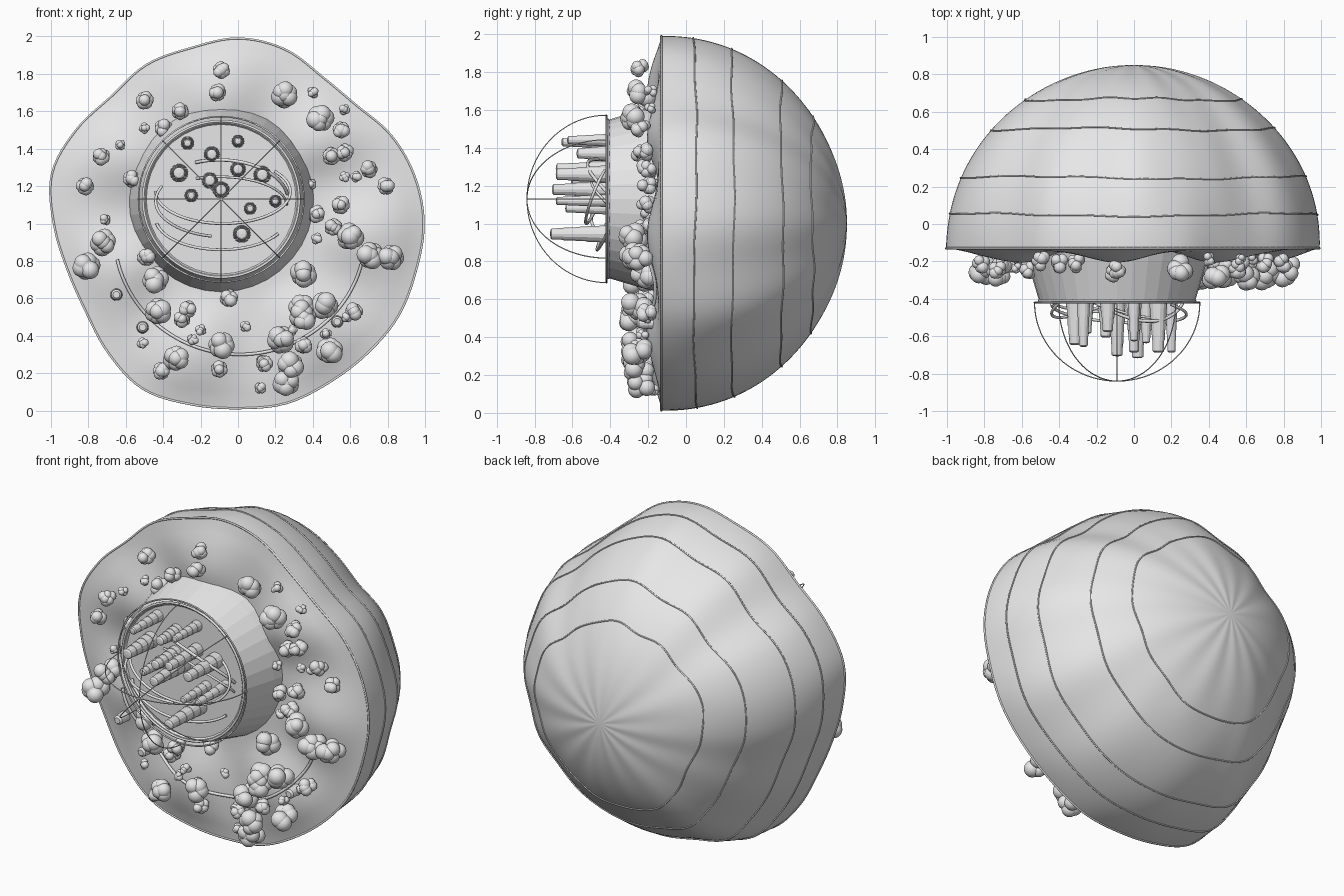
import bpy, bmesh, math, random
from mathutils import Vector, Matrix

if "Cube" in bpy.data.objects:
    bpy.data.objects.remove(bpy.data.objects["Cube"])

random.seed(4)
TAU = 2 * math.pi
grey = bpy.data.materials.new("plain_grey")
grey.diffuse_color = (0.8, 0.8, 0.8, 1)
grey.use_nodes = True
grey.node_tree.nodes["Principled BSDF"].inputs["Base Color"].default_value = grey.diffuse_color
FRONT, DEPTH = -0.13, 0.98          # rim plane and dome depth
CX, CZ = -0.09, 1.13                # centre of the collar

# Wavy rim radius, every 15 degrees
RIM = [.993, .978, .945, .895, .905, .965, .99, .972, .98, .96, 1.0, 1.03,
       .985, .945, .94, .98, 1.02, 1.0, .988, .995, .98, .98, .99, .985]


def outline(a):
    t = (a % TAU) / TAU * 24
    i, f = int(t), t - int(t)
    p0, p1, p2, p3 = (RIM[(i + k) % 24] for k in (-1, 0, 1, 2))
    return p1 + .5 * f * (p2 - p0 + f * (2*p0 - 5*p1 + 4*p2 - p3 + f * (3*(p1 - p2) + p3 - p0)))


def add(name, mesh, smooth=True):
    obj = bpy.data.objects.new(name, mesh)
    bpy.context.collection.objects.link(obj)
    mesh.materials.clear()
    mesh.materials.append(grey)
    for p in mesh.polygons:
        p.use_smooth = smooth
        p.material_index = 0
    return obj


def finish(name, bm, smooth=True, fix=True):
    if fix:
        bmesh.ops.remove_doubles(bm, verts=bm.verts, dist=1e-5)
        bmesh.ops.recalc_face_normals(bm, faces=bm.faces)
    mesh = bpy.data.meshes.new(name)
    bm.to_mesh(mesh)
    bm.free()
    return add(name, mesh, smooth)


def loft(bm, rings):
    rows = [[bm.verts.new(p) for p in ring] for ring in rings]
    for a, b in zip(rows, rows[1:]):
        for i in range(len(a)):
            j = (i + 1) % len(a)
            bm.faces.new((a[i], a[j], b[j], b[i]))


def lathe(name, profile, cx, cz, sides, smooth=False):
    bm = bmesh.new()
    loft(bm, [[(cx + max(r, 1e-7) * math.cos(TAU * i / sides), y,
                cz + max(r, 1e-7) * math.sin(TAU * i / sides)) for i in range(sides)]
              for r, y in profile])
    bmesh.ops.dissolve_degenerate(bm, dist=1e-6, edges=bm.edges)
    return finish(name, bm, smooth)


def tube(name, points, radius, closed=False, sides=1):
    cu = bpy.data.curves.new(name, 'CURVE')
    cu.dimensions = '3D'
    cu.bevel_depth = radius
    cu.bevel_resolution = sides
    cu.use_fill_caps = True
    sp = cu.splines.new('POLY')
    sp.points.add(len(points) - 1)
    for p, co in zip(sp.points, points):
        p.co = (*co, 1)
    sp.use_cyclic_u = closed
    tmp = bpy.data.objects.new(name + "_path", cu)
    bpy.context.collection.objects.link(tmp)
    dg = bpy.context.evaluated_depsgraph_get()
    mesh = bpy.data.meshes.new_from_object(tmp.evaluated_get(dg))
    bpy.data.objects.remove(tmp)
    return add(name, mesh)


# Dome shell, with fine spokes fanning out from its pole
def shell_point(a, y, grow=0.0):
    t = min(1, max(0, (y - FRONT) / DEPTH))
    s = math.sqrt(1 - t * t)
    r = outline(a) * s * (1 + .008 * math.cos(12 * a) * math.sin(math.pi * t)) + grow
    spoke = .003 * math.cos(14 * a) * t * t * math.sin(math.pi * min(1, s * 1.1))
    return (r * math.cos(a), y - .004 * t * min(1, s * 2) + spoke, 1 + r * math.sin(a))


N = 144
angles = [TAU * i / N for i in range(N)]
bm = bmesh.new()
loft(bm, [[shell_point(a, FRONT + DEPTH * math.sin(k / 40 * math.pi / 2)) for a in angles]
          for k in range(41)])
finish("dome_shell", bm)

# Raised contour lines and rim bead
for n, y in enumerate((.05, .25, .51, .67)):
    tube(f"contour_line_{n}", [shell_point(a, y + .008 * math.sin(3 * a + n) + .003 * math.sin(11 * a), .002)
                               for a in angles], .0045, True)
tube("rim_bead", [shell_point(a, FRONT) for a in angles], .006, True)


# Rippled front face
def face_y(x, z):
    a, r = math.atan2(z - 1, x), math.hypot(x, z - 1)
    s = r / outline(a)
    bulge = math.sin(math.pi * min(1, max(0, (1 - s) / .6))) ** 1.3
    return FRONT - .008 * min(1, (1 - s) * 8) - bulge * (.04 + .028 * math.cos(7 * a + .6))


bm = bmesh.new()
loft(bm, [[(x, face_y(x, z), z) for a in angles
           for x, z in [(outline(a) * k / 24 * math.cos(a), 1 + outline(a) * k / 24 * math.sin(a))]]
          for k in [24 - i for i in range(24)] + [.0001]])
finish("front_face", bm)

# Tapered collar with floor, and its rings
lathe("collar", [(.50, -.12), (.48, -.2), (.418, -.41), (.408, -.41), (.40, -.40), (0, -.40)], CX, CZ, 36)


def circle(r, y, n=72):
    return [(CX + r * math.cos(TAU * i / n), y, CZ + r * math.sin(TAU * i / n)) for i in range(n)]


tube("collar_ring", circle(.442, -.42), .005, True)
tube("collar_inner_ring", circle(.418, -.412), .007, True)

# Wire cage over the collar
for n in range(4):
    a = math.pi * n / 4
    tube(f"cage_wire_{n}", [(CX + .442 * math.cos(t) * math.cos(a), -.42 - .42 * math.sin(t),
                             CZ + .442 * math.cos(t) * math.sin(a))
                            for t in [math.pi * i / 40 for i in range(41)]], .003)

# Stepped tapering rods: x, z, tip y, radius
RODS = [(-.27, 1.43, -.65, .036), (0, 1.44, -.62, .034), (-.14, 1.37, -.57, .043),
        (-.315, 1.27, -.64, .049), (-.15, 1.23, -.6, .044), (0, 1.29, -.68, .042),
        (.13, 1.26, -.68, .048), (-.09, 1.18, -.7, .046), (-.25, 1.15, -.58, .036),
        (.065, 1.08, -.63, .034), (.2, 1.12, -.68, .034), (.02, .945, -.71, .048)]
for n, (x, z, tip, r) in enumerate(RODS):
    prof, steps = [(0, -.395)], 5
    for k in range(steps):
        y0 = -.395 + (tip + .395) * k / steps
        y1 = -.395 + (tip + .395) * (k + 1) / steps
        prof += [(r * (1 - .085 * k), y0), (r * (.97 - .085 * k), y1)]
    lathe(f"rod_{n}", prof + [(r * .45, tip - .006), (0, tip - .008)], x, z, 14)


# Loose filaments inside the cage: centre, radii, start and end degrees, y range
def arc(name, cx, cz, rx, rz, d0, d1, y0, y1, radius):
    pts = []
    for i in range(49):
        f = i / 48
        t = math.radians(d0 + (d1 - d0) * f)
        pts.append((cx + rx * math.cos(t), y0 + (y1 - y0) * math.sin(math.pi * f), cz + rz * math.sin(t)))
    tube(name, pts, radius, sides=2)


arc("filament_a", -.08, 1.17, .36, .17, 180, 400, -.43, -.53, .008)
arc("filament_b", -.09, 1.03, .35, .17, 190, 330, -.42, -.47, .008)
arc("filament_c", -.1, 1.12, .37, .22, 10, 110, -.41, -.52, .009)
arc("filament_d", -.08, 1.12, .36, .19, 155, 260, -.43, -.5, .008)
arc("filament_e", -.1, 1.1, .36, .15, 0, 110, -.41, -.5, .007)

# Long curved cord on the front face
cord = []
for i in range(61):
    t = math.radians(192 + 156 * i / 60)
    x, z = .01 + .67 * math.cos(t), .94 + .64 * math.sin(t)
    cord.append((x, face_y(x, z) - .012, z))
tube("face_cord", cord, .009, sides=2)

# Short knobs on the front face
for n, (x, z) in enumerate([(-.65, .62), (-.51, .445), (.53, .475), (.13, .265)]):
    y = face_y(x, z)
    lathe(f"knob_{n}", [(0, y + .02), (.034, y + .02), (.028, y - .07), (.018, y - .08), (0, y - .08)], x, z, 14)

# Clustered growths by size, positions in hundredths
GROWTHS = {
    .074: [(25, 169), (35, 73), (71, 83), (82, 82), (35, 50), (23, 38), (28, 24), (26, 15), (-33, 28),
           (49, 32), (46, 56), (-72, 90), (-81, 77), (-44, 70), (60, 93), (44, 156), (34, 55), (-43, 53),
           (-9, 35)],
    .05: [(-50, 166), (-11, 170), (-73, 136), (57, 138), (55, 150), (50, 136), (70, 129), (-82, 120),
          (79, 120), (55, 110), (42, 105), (-49, 82), (-5, 60), (-30, 49), (-41, 21), (-10, 22), (62, 53),
          (14, 25), (35, 35), (-57, 124), (51, 98), (-9, 182), (-31, 160), (-40, 151), (-27, 54)],
    .032: [(40, 170), (57, 161), (-63, 142), (-50, 151), (63, 125), (57, 125), (-71, 102), (4, 45),
           (-51, 36), (-20, 43), (58, 50), (12, 12), (39, 121), (42, 92), (29, 43), (47, 41), (-24, 38)]}
for n, (size, spots) in enumerate(GROWTHS.items()):
    bm = bmesh.new()
    for px, pz in spots:
        x, z = px / 100, pz / 100
        c = Vector((x, face_y(x, z) - size * 1.1, z))
        lobes = 7 if size > .04 else 5
        turn = random.uniform(0, TAU)
        for k in range(lobes):
            a = turn + TAU * k / (lobes - 1)
            off = Vector((math.cos(a) * .36, random.uniform(-.55, .55), math.sin(a) * .36)) * size
            if k == lobes - 1:
                off = Vector((0, -.4 * size, 0))
            bmesh.ops.create_icosphere(bm, subdivisions=3 if size > .07 else 2,
                                       radius=size * random.uniform(.54, .68),
                                       matrix=Matrix.Translation(c + off))
    finish(("large", "medium", "small")[n] + "_growths", bm, True, False)
